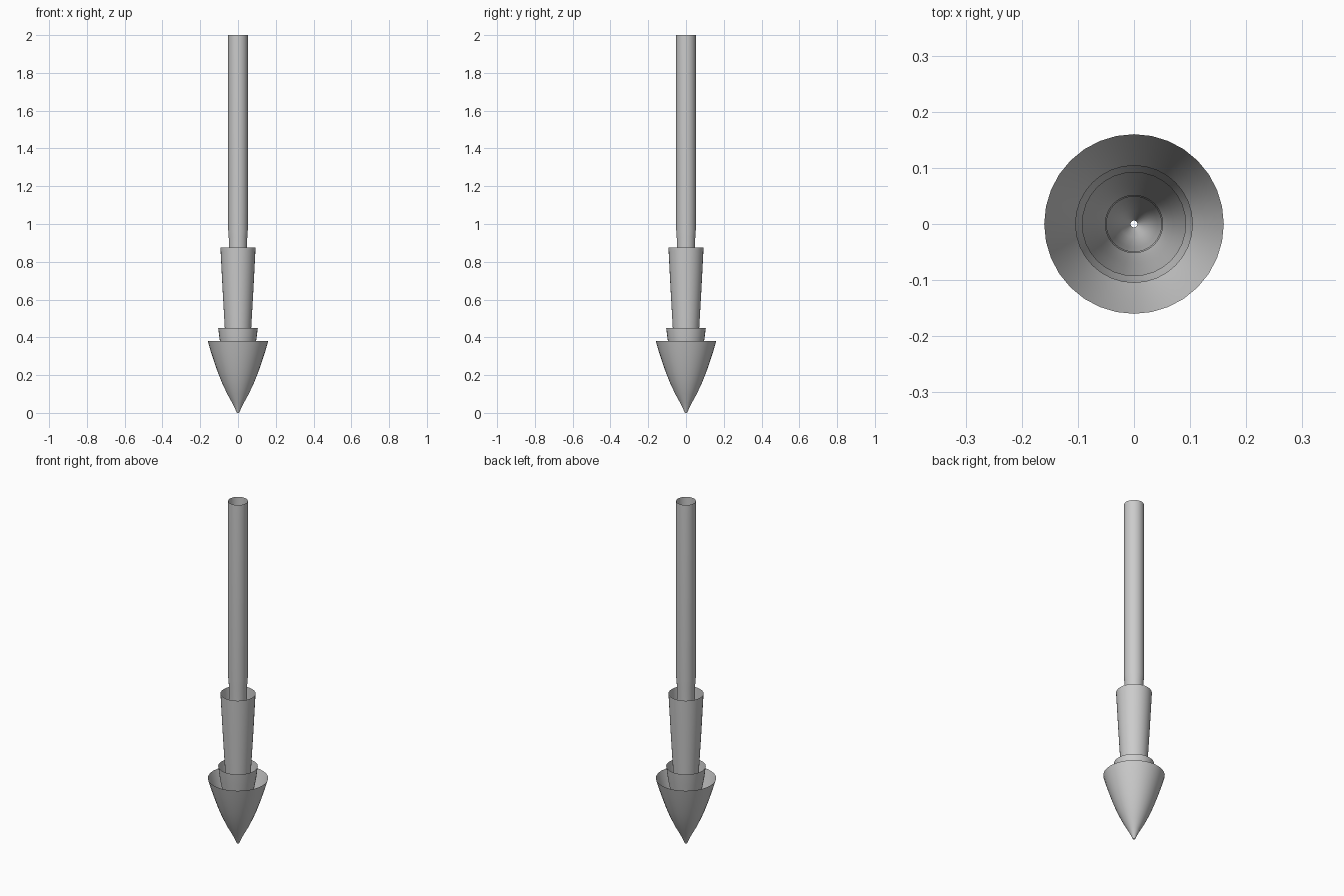
import bpy, bmesh
from math import cos, sin, tau

if "Cube" in bpy.data.objects:
    bpy.data.objects.remove(bpy.data.objects["Cube"])

SIDES = 32


def open_shell(name, profile):
    """Revolve (radius, height) points into a thin, open-ended shell."""
    bm = bmesh.new()
    rings = [[bm.verts.new((r * cos(tau * i / SIDES), r * sin(tau * i / SIDES), z))
              for i in range(SIDES)] for r, z in profile]
    for low, high in zip(rings, rings[1:]):
        for i in range(SIDES):
            j = (i + 1) % SIDES
            bm.faces.new((low[i], low[j], high[j], high[i]))
    mesh = bpy.data.meshes.new(name)
    bm.to_mesh(mesh)
    bm.free()
    mesh.shade_smooth()
    obj = bpy.data.objects.new(name, mesh)
    bpy.context.collection.objects.link(obj)
    return obj


# Nested shells, all narrowing to the same small opening at the tip
open_shell("outer_cone", [(.006, 0), (.017, .025), (.032, .055), (.057, .10), (.085, .16),
                          (.107, .215), (.126, .27), (.144, .325), (.16, .38)])
open_shell("collar", [(.006, .003), (.028, .06), (.052, .14), (.074, .24),
                      (.083, .31), (.096, .38), (.105, .45)])
open_shell("sleeve", [(.006, .004), (.026, .06), (.045, .14), (.060, .27),
                      (.070, .45), (.082, .66), (.093, .875)])
open_shell("shaft", [(.006, .005), (.024, .06), (.036, .14), (.042, .35),
                     (.047, .70), (.049, .93), (.052, .97), (.052, 2.0)])
